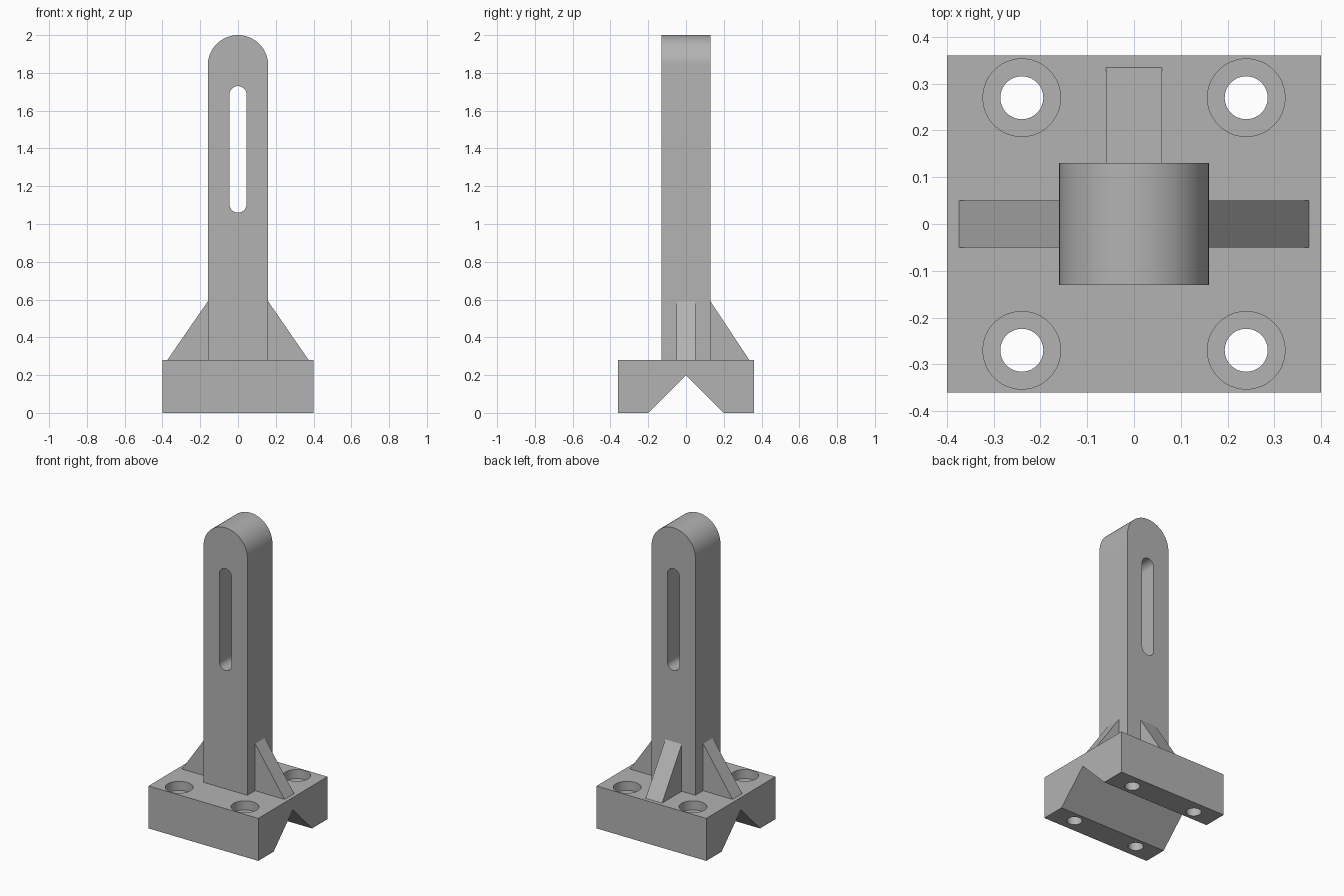
import bpy
import bmesh
from math import pi, sin, cos, radians
from mathutils import Matrix, Vector

cube = bpy.data.objects.get("Cube")
if cube:
    bpy.data.objects.remove(cube, do_unlink=True)

grey = bpy.data.materials.new("matte grey")
grey.use_nodes = True
grey.diffuse_color = (0.45, 0.45, 0.45, 1)
grey.node_tree.nodes["Principled BSDF"].inputs["Base Color"].default_value = (0.45, 0.45, 0.45, 1)

# Extrusion directions: map (u, v, w) to (x, y, z)
ALONG_X = lambda u, v, w: Vector((w, u, v))
ALONG_Y = lambda u, v, w: Vector((u, w, v))


def prism(name, profile, half, axis):
    """Extrude a closed profile symmetrically along one axis."""
    bm = bmesh.new()
    face = bm.faces.new([bm.verts.new(axis(u, v, -half)) for u, v in profile])
    new = bmesh.ops.extrude_face_region(bm, geom=[face])["geom"]
    verts = [g for g in new if isinstance(g, bmesh.types.BMVert)]
    bmesh.ops.translate(bm, verts=verts, vec=axis(0, 0, 2 * half))
    return finish(name, bm)


def finish(name, bm):
    bmesh.ops.recalc_face_normals(bm, faces=bm.faces)
    mesh = bpy.data.meshes.new(name)
    bm.to_mesh(mesh)
    bm.free()
    mesh.materials.append(grey)
    obj = bpy.data.objects.new(name, mesh)
    bpy.context.collection.objects.link(obj)
    return obj


def activate(obj):
    bpy.ops.object.select_all(action='DESELECT')
    obj.select_set(True)
    bpy.context.view_layer.objects.active = obj


def cut(obj, cutter):
    activate(obj)
    mod = obj.modifiers.new("cut", 'BOOLEAN')
    mod.operation, mod.solver, mod.object = 'DIFFERENCE', 'EXACT', cutter
    bpy.ops.object.modifier_apply(modifier=mod.name)
    bpy.data.objects.remove(cutter, do_unlink=True)


def arc(radius, z, start, steps=32):
    """Half circle of profile points, running counter-clockwise."""
    return [(radius * cos(start + pi * i / steps), z + radius * sin(start + pi * i / steps))
            for i in range(steps + 1)]


def hole_cutter(name, radius, bottom, top):
    """Four cylinders at the base corners."""
    bm = bmesh.new()
    for x in (-0.24, 0.24):
        for y in (-0.27, 0.27):
            bmesh.ops.create_cone(bm, cap_ends=True, segments=48, radius1=radius, radius2=radius,
                                  depth=top - bottom,
                                  matrix=Matrix.Translation((x, y, (top + bottom) / 2)))
    return finish(name, bm)


# Base block with a V groove along x and four counterbored holes
BASE_TOP = 0.28
base = prism("base", [(-0.36, 0), (-0.2, 0), (0, 0.2), (0.2, 0), (0.36, 0),
                      (0.36, BASE_TOP), (-0.36, BASE_TOP)], 0.4, ALONG_X)
cut(base, hole_cutter("bolt_holes", 0.046, -0.1, 0.4))
cut(base, hole_cutter("counterbores", 0.083, BASE_TOP - 0.06, 0.4))

# Round-topped upright with a slot through it
upright = prism("upright", [(-0.16, 0.25), (0.16, 0.25)] + arc(0.16, 1.84, 0), 0.13, ALONG_Y)
cut(upright, prism("slot", arc(0.045, 1.685, 0) + arc(0.045, 1.105, pi), 0.3, ALONG_Y))


# Triangular ribs, sunk slightly into the upright and base
def rib(name, side, inner, outer, half, axis):
    profile = [(inner - 0.02, 0.27), (outer, 0.27), (outer, BASE_TOP), (inner, 0.59), (inner - 0.02, 0.59)]
    return prism(name, [(side * u, v) for u, v in profile], half, axis)


parts = [base, upright,
         rib("left_rib", 1, 0.16, 0.374, 0.05, ALONG_Y),
         rib("right_rib", -1, 0.16, 0.374, 0.05, ALONG_Y),
         rib("back_rib", 1, 0.13, 0.335, 0.06, ALONG_X)]

for part in parts:
    activate(part)
    bpy.ops.object.shade_smooth_by_angle(angle=radians(30))
